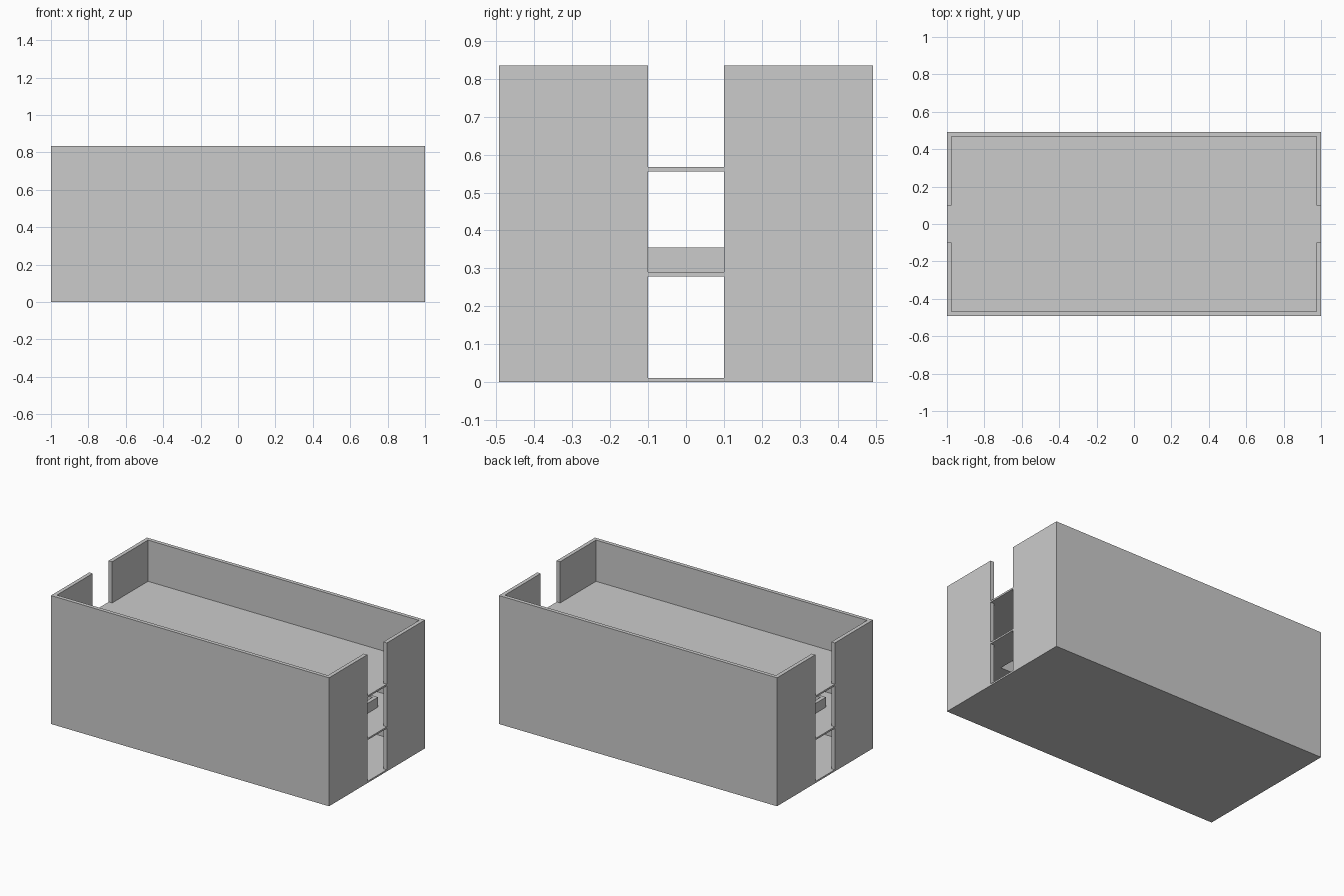
import bpy, bmesh

if "Cube" in bpy.data.objects:
    bpy.data.objects.remove(bpy.data.objects["Cube"])

X, Y, T = 1.0, 0.493, 0.025      # half length, half width, wall thickness
GAP = 0.1                        # half width of the end openings
HEIGHT = 0.835
SLAB = 0.011


def prism(name, outline, z0, z1):
    """Extrude a flat outline from z0 to z1."""
    bm = bmesh.new()
    face = bm.faces.new([bm.verts.new((x, y, z0)) for x, y in outline])
    out = bmesh.ops.extrude_face_region(bm, geom=[face])
    verts = [g for g in out["geom"] if isinstance(g, bmesh.types.BMVert)]
    bmesh.ops.translate(bm, vec=(0, 0, z1 - z0), verts=verts)
    bmesh.ops.recalc_face_normals(bm, faces=bm.faces)
    mesh = bpy.data.meshes.new(name)
    bm.to_mesh(mesh)
    bm.free()
    obj = bpy.data.objects.new(name, mesh)
    bpy.context.collection.objects.link(obj)
    return obj


def rect(hx, hy):
    return [(-hx, -hy), (hx, -hy), (hx, hy), (-hx, hy)]


def cut(obj, cutter):
    mod = obj.modifiers.new("opening", "BOOLEAN")
    mod.operation = "DIFFERENCE"
    mod.solver = "EXACT"
    mod.object = cutter
    cutter.hide_render = True
    cutter.hide_set(True)


# Base slab
prism("ground_floor", rect(X, Y), 0, SLAB)

# C-shaped outer walls, one for each long side, leaving the end openings
for name, s in (("front_wall", -1), ("back_wall", 1)):
    profile = [(-X, GAP), (-X, Y), (X, Y), (X, GAP),
               (X - T, GAP), (X - T, Y - T), (-X + T, Y - T), (-X + T, GAP)]
    prism(name, [(x, s * y) for x, y in profile], SLAB, HEIGHT)

# Upper floors fit inside the walls and reach out through the end openings
ix, iy = X - T, Y - T
half = [(ix, -iy), (ix, -GAP), (X, -GAP), (X, GAP), (ix, GAP), (ix, iy)]
floor_outline = half + [(-x, -y) for x, y in half]
gallery = prism("gallery_floor", floor_outline, 0.279, 0.29)
prism("top_floor", floor_outline, 0.556, 0.567)

# Raised curb around the opening in the gallery floor
curb = prism("gallery_curb", rect(0.80, 0.295), 0.29, 0.355)
well = prism("well_cutter", rect(0.775, 0.275), 0.2, 0.45)
cut(gallery, well)
cut(curb, well)
